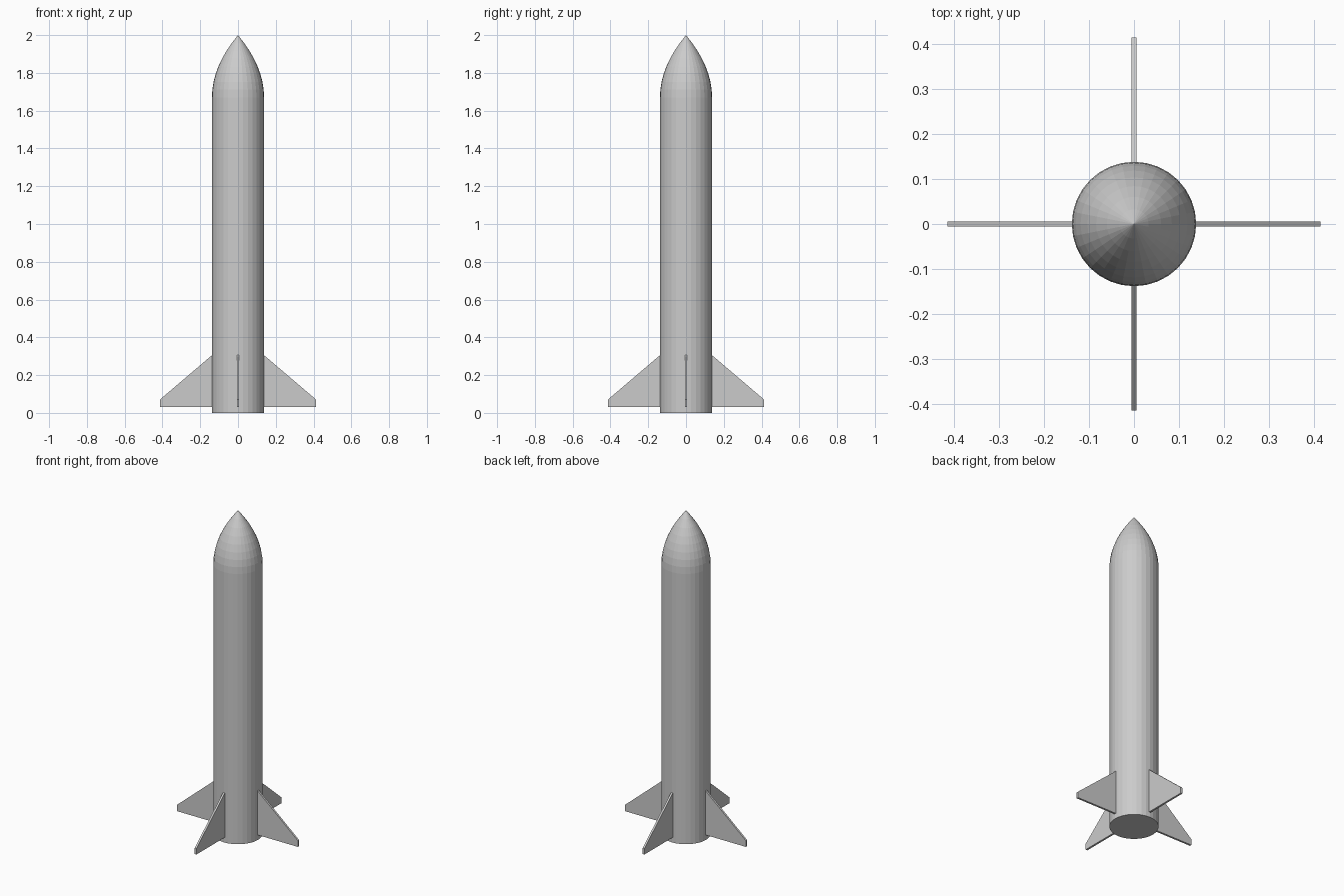
import bpy, bmesh, math

if "Cube" in bpy.data.objects:
    bpy.data.objects.remove(bpy.data.objects["Cube"])

SIDES = 32
R = 0.138          # body radius
NOSE_Z = 1.67      # where the nose begins
FIN_T = 0.012      # fin thickness


def make_object(name, bm):
    bmesh.ops.recalc_face_normals(bm, faces=bm.faces)
    mesh = bpy.data.meshes.new(name)
    bm.to_mesh(mesh)
    bm.free()
    obj = bpy.data.objects.new(name, mesh)
    bpy.context.collection.objects.link(obj)
    return obj


def ring(bm, r, z):
    return [bm.verts.new((r * math.cos(2 * math.pi * i / SIDES),
                          r * math.sin(2 * math.pi * i / SIDES), z))
            for i in range(SIDES)]


# Body tube and parabolic nose, one closed faceted shell
bm = bmesh.new()
steps = 8
profile = [(R, 0.0)]
for k in range(steps):
    t = k / steps
    profile.append((R * (1 - t * t), NOSE_Z + t * (2 - NOSE_Z)))
rings = [ring(bm, r, z) for r, z in profile]
bm.faces.new(rings[0])
for a, b in zip(rings, rings[1:]):
    for i in range(SIDES):
        j = (i + 1) % SIDES
        bm.faces.new((a[i], a[j], b[j], b[i]))
tip = bm.verts.new((0, 0, 2))
for i in range(SIDES):
    bm.faces.new((rings[-1][i], rings[-1][(i + 1) % SIDES], tip))
make_object("rocket_body", bm)

# Four swept fins, roots set slightly into the body
outline = [(0.13, 0.032), (0.414, 0.032), (0.414, 0.07), (0.13, 0.312)]
for n, name in enumerate(("right_fin", "back_fin", "left_fin", "front_fin")):
    bm = bmesh.new()
    face = bm.faces.new([bm.verts.new((x, -FIN_T / 2, z)) for x, z in outline])
    new = bmesh.ops.extrude_face_region(bm, geom=[face])["geom"]
    moved = [g for g in new if isinstance(g, bmesh.types.BMVert)]
    bmesh.ops.translate(bm, verts=moved, vec=(0, FIN_T, 0))
    fin = make_object(name, bm)
    fin.rotation_euler.z = n * math.pi / 2
